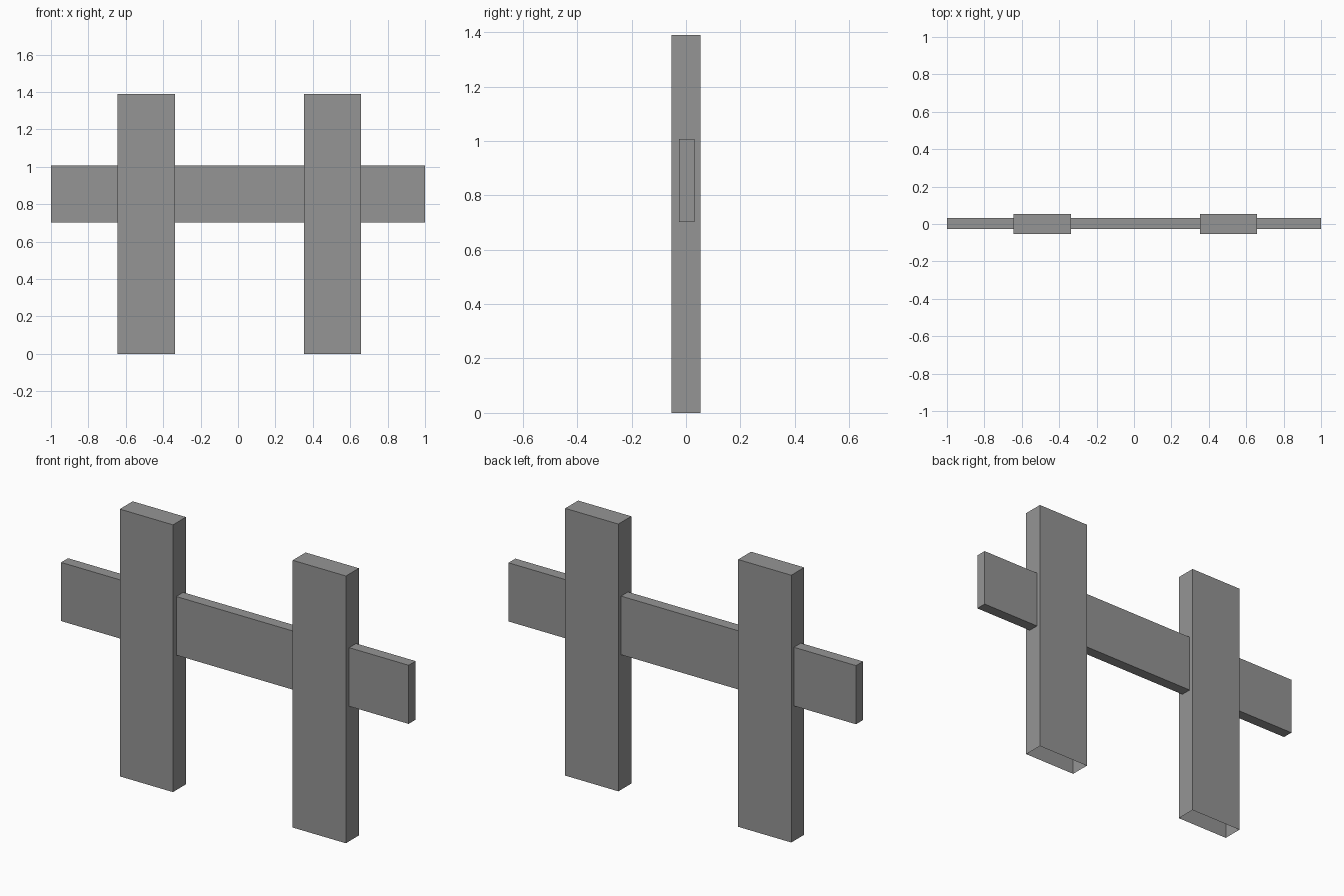
import bpy
import bmesh
from mathutils import Matrix, Vector

default = bpy.data.objects.get("Cube")
if default:
    bpy.data.objects.remove(default, do_unlink=True)

# Single plain grey for all the boards
grey = bpy.data.materials.new("board_grey")
grey.use_nodes = True
colour = (0.3, 0.3, 0.3, 1)
grey.diffuse_color = colour
grey.node_tree.nodes["Principled BSDF"].inputs["Base Color"].default_value = colour


def board(name, low, high, open_bottom=False):
    """Box between two corners, optionally without its underside."""
    low, high = Vector(low), Vector(high)
    bm = bmesh.new()
    bmesh.ops.create_cube(bm, size=1)
    bmesh.ops.transform(
        bm, verts=bm.verts,
        matrix=Matrix.Translation((low + high) / 2) @ Matrix.Diagonal((high - low).to_4d()),
    )
    if open_bottom:
        bm.normal_update()
        under = [f for f in bm.faces if f.normal.z < -0.5]
        bmesh.ops.delete(bm, geom=under, context="FACES")
    mesh = bpy.data.meshes.new(name)
    bm.to_mesh(mesh)
    bm.free()
    mesh.materials.append(grey)
    obj = bpy.data.objects.new(name, mesh)
    bpy.context.collection.objects.link(obj)
    return obj


# Two upright posts, hollow and open underneath
for name, left_edge in (("right_post", -0.643), ("left_post", 0.352)):
    board(name, (left_edge, -0.053, 0), (left_edge + 0.306, 0.053, 1.39), open_bottom=True)

# Long cross rail running through both posts
board("cross_rail", (-1, -0.026, 0.702), (1, 0.031, 1.007))
